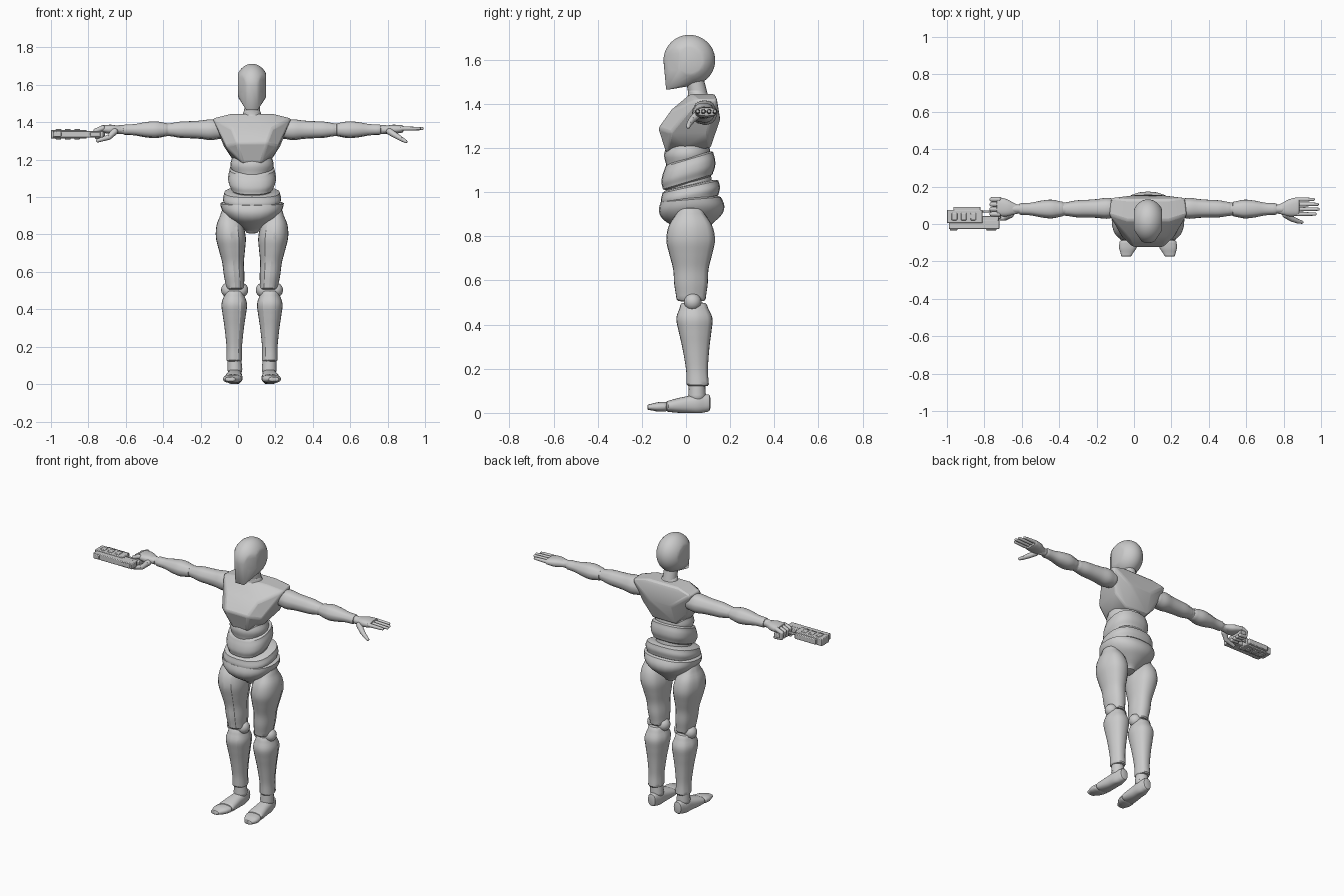
import bpy, bmesh, math
from mathutils import Vector, Matrix

if "Cube" in bpy.data.objects:
    bpy.data.objects.remove(bpy.data.objects["Cube"])

CENTRE = 0.075          # x of the body's mirror plane
parts = []

grey = bpy.data.materials.new("plain grey")
grey.use_nodes = True
grey.diffuse_color = (0.6, 0.6, 0.6, 1)
grey.node_tree.nodes["Principled BSDF"].inputs["Base Color"].default_value = grey.diffuse_color


def finish(name, bm, bevel=0):
    bmesh.ops.recalc_face_normals(bm, faces=bm.faces)
    mesh = bpy.data.meshes.new(name)
    bm.to_mesh(mesh)
    bm.free()
    mesh.materials.append(grey)
    obj = bpy.data.objects.new(name, mesh)
    bpy.context.collection.objects.link(obj)
    if bevel:
        modifier = obj.modifiers.new("soft edges", 'BEVEL')
        modifier.width, modifier.segments = bevel, 2
    parts.append(obj)


def oval(power=2.0, grooves=(), count=24):
    """Superellipse section; points listed as grooves are sunk to make panel lines."""
    section = []
    for k in range(count):
        c, s = math.cos(math.tau * k / count), math.sin(math.tau * k / count)
        depth = 0.94 if k in grooves else 1
        section.append((depth * math.copysign(abs(c) ** (2 / power), c),
                        depth * math.copysign(abs(s) ** (2 / power), s)))
    return section


def smooth_value(values, t):
    """Catmull-Rom curve through evenly spaced values, t from 0 to 1."""
    last = len(values) - 1
    i = min(int(t * last), last - 1)
    u = t * last - i
    p, q, r, s = (values[min(max(i + k, 0), last)] for k in (-1, 0, 1, 2))
    return q + u / 2 * (r - p + u * (2 * p - 5 * q + 4 * r - s + u * (3 * (q - r) + s - p)))


def loft(name, axis, start, end, radii, ratio=(1, 1), section=oval(), side=1, tilt=0, cap=0.01):
    """Skin sections from start to end; ratio is second radius over first at both ends."""
    start, end = Vector(start), Vector(end)
    along = (end - start).normalized()
    steps = 4 * (len(radii) - 1)
    rows = []
    for i in range(steps + 1):
        t = i / steps
        radius = smooth_value(radii, t)
        rows.append((start.lerp(end, t), radius, radius * (ratio[0] + t * (ratio[1] - ratio[0]))))
    # Rounded ends
    for shift, shrink in ((0.7, 0.9), (0.3, 0.7)):
        p, a, b = rows[0]
        rows.insert(0, (p - along * cap * shift, a * shrink, b * shrink))
        p, a, b = rows[-1]
        rows.append((p + along * cap * shift, a * shrink, b * shrink))
    bm = bmesh.new()
    loops = []
    for p, a, b in rows:
        loop = []
        for u, v in section:
            offset = {'X': (0, a * u, b * v), 'Y': (a * u, 0, b * v), 'Z': (a * u, b * v, 0)}[axis]
            x, y, z = p + Vector(offset)
            loop.append(bm.verts.new((CENTRE + side * x, y, max(z + tilt * y, 0))))
        loops.append(loop)
    for low, high in zip(loops, loops[1:]):
        for k in range(len(section)):
            bm.faces.new((low[k - 1], low[k], high[k], high[k - 1]))
    bm.faces.new(loops[0])
    bm.faces.new(loops[-1])
    finish(name, bm)


def chain(name, points, first_radius, last_radius, side=1):
    """Tapered links with ball joints."""
    points = [Vector((CENTRE + side * x, y, z)) for x, y, z in points]
    last = len(points) - 1
    radii = [first_radius + (last_radius - first_radius) * i / last for i in range(last + 1)]
    bm = bmesh.new()
    for i, (a, b) in enumerate(zip(points, points[1:])):
        turn = (b - a).to_track_quat('Z', 'Y').to_matrix().to_4x4()
        bmesh.ops.create_cone(bm, cap_ends=True, segments=16, radius1=radii[i], radius2=radii[i + 1],
                              depth=(b - a).length, matrix=Matrix.Translation((a + b) / 2) @ turn)
    for p, radius in zip(points, radii):
        bmesh.ops.create_uvsphere(bm, u_segments=16, v_segments=8, radius=radius,
                                  matrix=Matrix.Translation(p))
    finish(name, bm)


def hull(name, points, bevel=0):
    """Faceted shell around points given for one side and mirrored."""
    bm = bmesh.new()
    for x, y, z in points:
        for side in (-1, 1):
            bm.verts.new((CENTRE + side * x, y, z))
    bmesh.ops.remove_doubles(bm, verts=bm.verts, dist=0.0005)
    bmesh.ops.convex_hull(bm, input=bm.verts)
    bmesh.ops.delete(bm, geom=[v for v in bm.verts if not v.link_faces], context='VERTS')
    bmesh.ops.dissolve_limit(bm, angle_limit=0.01, verts=bm.verts, edges=bm.edges)
    finish(name, bm, bevel)


def box(name, x, y, half_height):
    """Sidearm block lying in the hand's plane."""
    bm = bmesh.new()
    size = (x[1] - x[0], y[1] - y[0], 2 * half_height)
    middle = Vector((sum(x) / 2, sum(y) / 2, 1.336))
    bmesh.ops.create_cube(bm, size=1, matrix=Matrix.Translation(middle) @ Matrix.Diagonal((*size, 1)))
    finish(name, bm, bevel=0.004)


# Head: round skull with flat temples and cheeks, drawn down to a chin
skull = []
for i in range(1, 24):
    for j in range(25):
        polar, turn = math.pi * i / 24, math.pi * j / 24
        x = min(0.09 * math.sin(polar) * math.sin(turn), 0.076)
        y = 0.015 - 0.117 * math.sin(polar) * math.cos(turn)
        skull.append((x, max(y, 1.5 * x - 0.145), 1.598 + 0.115 * math.cos(polar)))
hull("head", skull + [(0.03, -0.09, 1.465), (0.025, -0.065, 1.467)])
chain("neck", [(0, 0.06, 1.42), (0, 0.035, 1.53)], 0.043, 0.04)
loft("collar", 'Z', (0, 0.06, 1.425), (0, 0.05, 1.455), (0.062, 0.052, 0.046), (0.9, 0.9))

# Chest shell: collar line, shoulder tips, front ridge, flanks, lower rim, back
hull("chest", [
    (0.11, 0.02, 1.445), (0.1, 0.13, 1.445), (0.21, 0.05, 1.42), (0.2, 0.14, 1.42),
    (0.11, -0.07, 1.37), (0.08, -0.125, 1.29), (0.14, -0.07, 1.27),
    (0.15, 0.1, 1.27), (0.08, 0.155, 1.33),
    (0.05, -0.09, 1.18), (0.11, 0, 1.21), (0.08, 0.11, 1.2)], bevel=0.01)

# Torso bands
soft = oval(2.5)
loft("upper_abdomen", 'Z', (0, 0, 1.12), (0, 0.01, 1.22), (0.1, 0.116, 0.105), (0.9, 0.9))
loft("abdomen_band", 'Z', (0, 0.008, 1.045), (0, 0.015, 1.145), (0.113, 0.126, 0.127, 0.12),
     (1, 0.9), soft, tilt=0.3)
loft("waist", 'Z', (0, 0.015, 0.97), (0, 0.01, 1.08), (0.11, 0.105, 0.1), tilt=0.2)
loft("hip_band", 'Z', (0, 0.02, 0.955), (0, 0.02, 1.02), (0.148, 0.156, 0.148), (0.86, 0.86), soft, tilt=0.22)
loft("pelvis", 'Z', (0, 0.035, 0.815), (0, 0.022, 0.965), (0.035, 0.08, 0.13, 0.16, 0.17),
     (1.3, 0.8), oval(2.3), tilt=0.08)

panelled = oval(2.2, grooves=(2, 10, 17))
for side, label in ((1, "left_"), (-1, "right_")):
    # Legs and feet
    loft(label + "thigh", 'Z', (0.125, 0.02, 0.92), (0.09, 0.023, 0.515),
         (0.04, 0.07, 0.08, 0.07, 0.058, 0.055, 0.048), (1.38, 1.38), panelled, side)
    chain(label + "knee", [(0.06, 0.03, 0.503), (0.126, 0.03, 0.503)], 0.04, 0.04, side)
    loft(label + "calf", 'Z', (0.095, 0.035, 0.49), (0.095, 0.053, 0.13),
         (0.05, 0.068, 0.062, 0.053, 0.046, 0.041, 0.042), (1.2, 1.2), panelled, side)
    chain(label + "ankle", [(0.094, 0.05, 0.13), (0.092, 0.05, 0.08)], 0.037, 0.04, side)
    loft(label + "foot", 'Y', (0.09, 0.1, 0.045), (0.1, -0.08, 0.03),
         (0.028, 0.038, 0.041, 0.046, 0.05), (1.4, 0.5), oval(2.4), side)
    loft(label + "toes", 'Y', (0.102, -0.095, 0.028), (0.115, -0.165, 0.026),
         (0.05, 0.046, 0.03), (0.45, 0.45), oval(2.4), side)
    # Arms
    loft(label + "upper_arm", 'X', (0.165, 0.085, 1.36), (0.44, 0.08, 1.36),
         (0.048, 0.056, 0.05, 0.047, 0.045, 0.036), (1, 0.95), panelled, side)
    chain(label + "elbow", [(0.43, 0.08, 1.36), (0.47, 0.08, 1.36)], 0.034, 0.034, side)
    loft(label + "forearm", 'X', (0.46, 0.08, 1.36), (0.68, 0.08, 1.36),
         (0.04, 0.05, 0.045, 0.034, 0.031), (0.9, 0.9), panelled, side)
    chain(label + "wrist", [(0.66, 0.08, 1.36), (0.715, 0.08, 1.36)], 0.024, 0.024, side)
    loft(label + "palm", 'X', (0.705, 0.08, 1.36), (0.8, 0.093, 1.364),
         (0.027, 0.045, 0.05), (0.7, 0.4), soft, side)

# Fingers: open on the left, curled round the grip on the right
for i, length in enumerate((0.1, 0.117, 0.112, 0.09)):
    y = 0.053 + 0.026 * i
    open_finger = [(0.8 + length * t, y, 1.366) for t in (0, 0.45, 0.75, 0.94)]
    curled_finger = [(0.798, y, 1.369), (0.835, y, 1.355), (0.83, y, 1.322), (0.79, y, 1.318)]
    chain(f"left_finger_{i + 1}", open_finger, 0.0115, 0.008)
    chain(f"right_finger_{i + 1}", curled_finger, 0.0135, 0.011, side=-1)
chain("left_thumb", [(0.735, 0.05, 1.35), (0.77, 0.027, 1.328), (0.8, 0.015, 1.31), (0.822, 0.01, 1.297)],
      0.018, 0.009)
chain("right_thumb", [(0.735, 0.05, 1.35), (0.765, 0.032, 1.32), (0.825, 0.03, 1.302)], 0.018, 0.01, side=-1)

# Sidearm lying on its side
box("sidearm_slide", (-0.99, -0.72), (-0.027, 0.02), 0.018)
box("sidearm_body", (-1, -0.81), (0.005, 0.076), 0.023)
box("sidearm_rail", (-0.965, -0.82), (0.07, 0.092), 0.016)
box("sidearm_frame", (-0.83, -0.725), (0.01, 0.042), 0.016)
box("sidearm_grip", (-0.75, -0.712), (0.03, 0.145), 0.013)
box("sidearm_guard", (-0.82, -0.765), (0.062, 0.073), 0.007)
box("sidearm_muzzle_block", (-0.985, -0.945), (-0.035, 0), 0.014)
box("sidearm_rear_block", (-0.79, -0.735), (-0.034, 0), 0.012)
for i in range(3):
    x = -0.975 + 0.05 * i
    box(f"sidearm_rib_{i + 1}", (x, x + 0.03), (0.02, 0.06), 0.028)

# Smooth shading with crisp edges
bpy.ops.object.select_all(action='DESELECT')
for obj in parts:
    obj.select_set(True)
bpy.context.view_layer.objects.active = parts[0]
bpy.ops.object.shade_smooth_by_angle(angle=math.radians(32))
